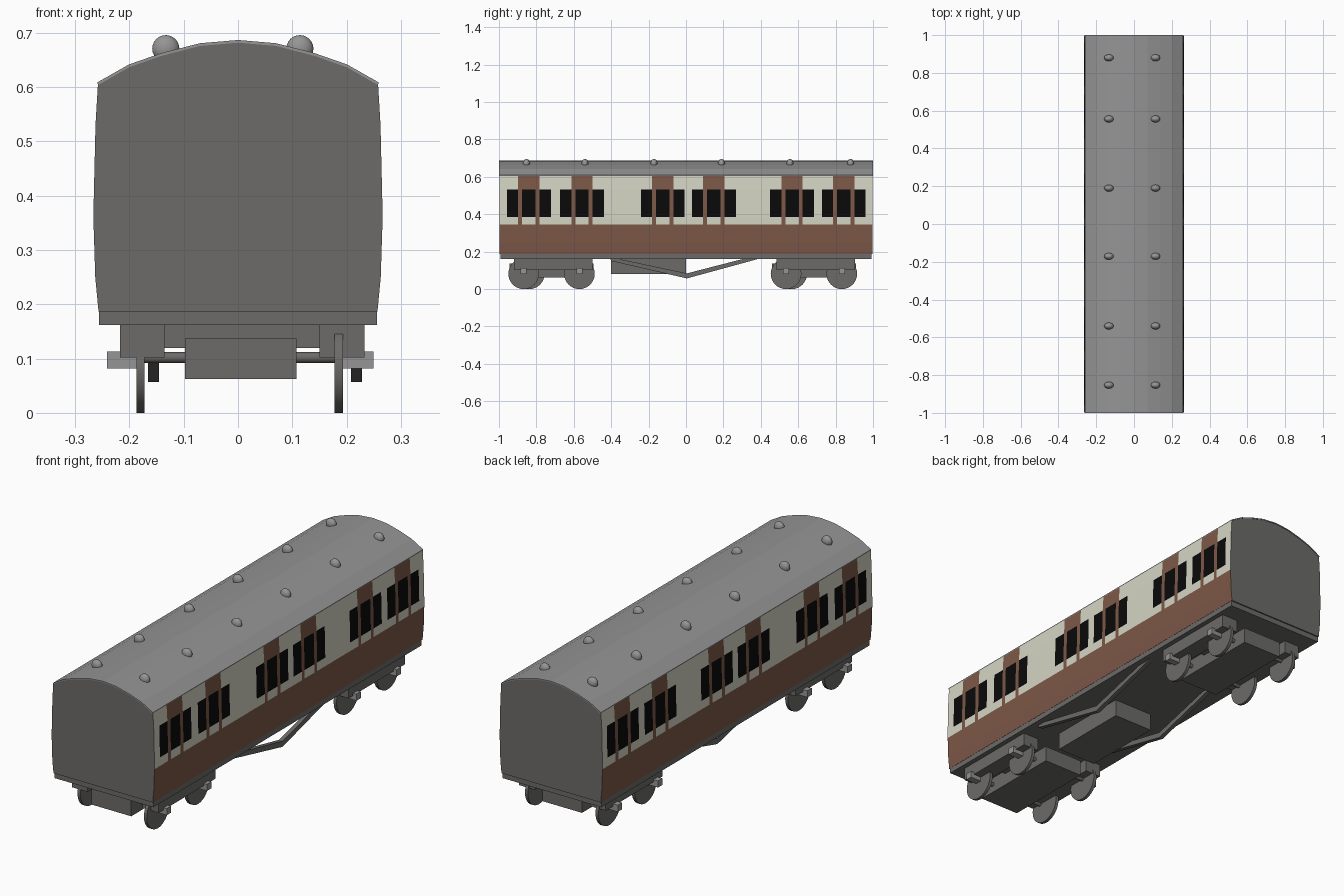
import bpy, bmesh, math
from mathutils import Vector

if "Cube" in bpy.data.objects:
    bpy.data.objects.remove(bpy.data.objects["Cube"])


def mat(name, rgb):
    m = bpy.data.materials.new(name)
    m.diffuse_color = (*rgb, 1)
    m.use_nodes = True
    m.node_tree.nodes["Principled BSDF"].inputs["Base Color"].default_value = m.diffuse_color
    return m


GREY = mat("dark grey", (0.15, 0.146, 0.14))
ROOF = mat("roof grey", (0.30, 0.30, 0.30))
CREAM = mat("cream", (0.66, 0.66, 0.55))
BROWN = mat("brown", (0.205, 0.098, 0.064))
BLACK = mat("window black", (0.003, 0.003, 0.003))


def finish(name, bm, mats):
    bmesh.ops.recalc_face_normals(bm, faces=bm.faces)
    me = bpy.data.meshes.new(name)
    bm.to_mesh(me)
    bm.free()
    for m in mats:
        me.materials.append(m)
    ob = bpy.data.objects.new(name, me)
    bpy.context.collection.objects.link(ob)
    return ob


def box(name, x, y, z, m):
    """Box from (min, max) pairs."""
    bm = bmesh.new()
    bmesh.ops.create_cube(bm, size=1)
    for v in bm.verts:
        v.co = Vector([(r[0] + r[1]) / 2 + c * (r[1] - r[0]) for r, c in zip((x, y, z), v.co)])
    return finish(name, bm, [m])


def cylinder(name, x, y, z, r, m, sides=32):
    """Cylinder lying along x between the pair x."""
    bpy.ops.mesh.primitive_cylinder_add(vertices=sides, radius=r, depth=x[1] - x[0],
                                        location=((x[0] + x[1]) / 2, y, z),
                                        rotation=(0, math.pi / 2, 0))
    ob = bpy.context.object
    ob.name = name
    ob.data.materials.append(m)
    bpy.ops.object.shade_smooth_by_angle(angle=math.radians(40))


# Carriage body: cross-section swept along y, cut at door and window edges
DOORS = [-0.84, -0.556, -0.124, 0.149, 0.567, 0.844]
half = [(0.257, 0.187), (0.263, 0.25), (0.266, 0.345), (0.266, 0.385), (0.2625, 0.532),
        (0.258, 0.607), (0.2, 0.64), (0.14, 0.661), (0.07, 0.679), (0, 0.685)]
profile = half + [(-x, z) for x, z in reversed(half[:-1])]
cuts = sorted([-0.998, 0.998] + [c + s * d for c in DOORS for d in (0.036, 0.057, 0.117) for s in (-1, 1)])


def paint(y, z):
    d = min(abs(y - c) for c in DOORS)
    if z > 0.607:
        return 1
    if z < 0.345:
        return 3
    if 0.385 < z < 0.532 and (d < 0.036 or 0.057 < d < 0.117):
        return 4
    if d < 0.057 and (z > 0.532 or d > 0.036):
        return 3
    return 2


bm = bmesh.new()
rings = [[bm.verts.new((x, y, z)) for x, z in profile] for y in cuts]
for a, b in zip(rings, rings[1:]):
    for i in range(len(profile) - 1):
        f = bm.faces.new((a[i], a[i + 1], b[i + 1], b[i]))
        c = f.calc_center_median()
        f.material_index = paint(c.y, c.z)
    bm.faces.new((a[0], b[0], b[-1], a[-1]))
for r in (rings[0], rings[-1]):
    bm.faces.new(r)
finish("carriage_body", bm, [GREY, ROOF, CREAM, BROWN, BLACK])

# Roof skin with a thin projecting edge
bm = bmesh.new()
arc = [p for p in profile if p[1] > 0.6]
outer = [(x * 1.004, z + 0.002) for x, z in arc]
inner = [(x, z - 0.003) for x, z in reversed(arc)]
loops = [[bm.verts.new((x, y, z)) for x, z in outer + inner] for y in (-1, 1)]
n = len(loops[0])
for i in range(n):
    j = (i + 1) % n
    bm.faces.new((loops[0][i], loops[0][j], loops[1][j], loops[1][i]))
for lp in loops:
    bm.faces.new(lp)
finish("roof", bm, [ROOF])

# Roof ventilators
for y in (-0.853, -0.54, -0.171, 0.19, 0.556, 0.88):
    for x in (-0.133, 0.114):
        bpy.ops.mesh.primitive_uv_sphere_add(segments=20, ring_count=12, radius=1, location=(x, y, 0.671))
        ob = bpy.context.object
        ob.name = "roof_ventilator"
        ob.scale = (0.025, 0.018, 0.025)
        ob.data.materials.append(ROOF)
        bpy.ops.object.shade_smooth_by_angle(angle=math.radians(40))

# Underframe and equipment box
box("underframe", (-0.256, 0.256), (-0.992, 0.992), (0.162, 0.188), GREY)
box("equipment_box", (-0.098, 0.108), (-0.4, 0), (0.08, 0.165), GREY)

# V-shaped truss rods
for x in (-0.156, 0.218):
    bm = bmesh.new()
    path = [(-0.41, 0.172), (0.005, 0.084), (0.37, 0.178), (0.40, 0.165), (0.005, 0.057), (-0.40, 0.15)]
    f = bm.faces.new([bm.verts.new((x - 0.01, y, z)) for y, z in path])
    ext = bmesh.ops.extrude_face_region(bm, geom=[f])
    bmesh.ops.translate(bm, vec=(0.02, 0, 0), verts=[v for v in ext["geom"] if isinstance(v, bmesh.types.BMVert)])
    finish("truss_rod", bm, [GREY])

# Bogies: centre box, side frames, axles, wheels and axle boxes
for name, c in (("front", -0.719), ("rear", 0.684)):
    box(name + "_bogie_centre", (-0.098, 0.108), (c - 0.225, c + 0.225), (0.062, 0.137), GREY)
    box(name + "_bogie_bolster", (-0.15, 0.16), (c - 0.06, c + 0.06), (0.12, 0.165), GREY)
    for x in ((-0.217, -0.135), (0.15, 0.233)):
        box(name + "_bogie_side_frame", x, (c - 0.2, c + 0.22), (0.102, 0.165), GREY)
    for k in (-1, 1):
        y = c + k * 0.149
        cylinder(name + "_axle", (-0.18, 0.185), y, 0.102, 0.01, GREY, 16)
        cylinder(name + "_right_wheel", (0.178, 0.193), y, 0.082, 0.082, GREY)
        cylinder(name + "_left_wheel", (-0.187, -0.172), y + (0.03 if k < 0 else 0), 0.082, 0.082, GREY)
        for x in ((-0.241, -0.185), (0.19, 0.25)):
            box(name + "_axle_box", x, (y - 0.016, y + 0.016), (0.082, 0.113), ROOF)
